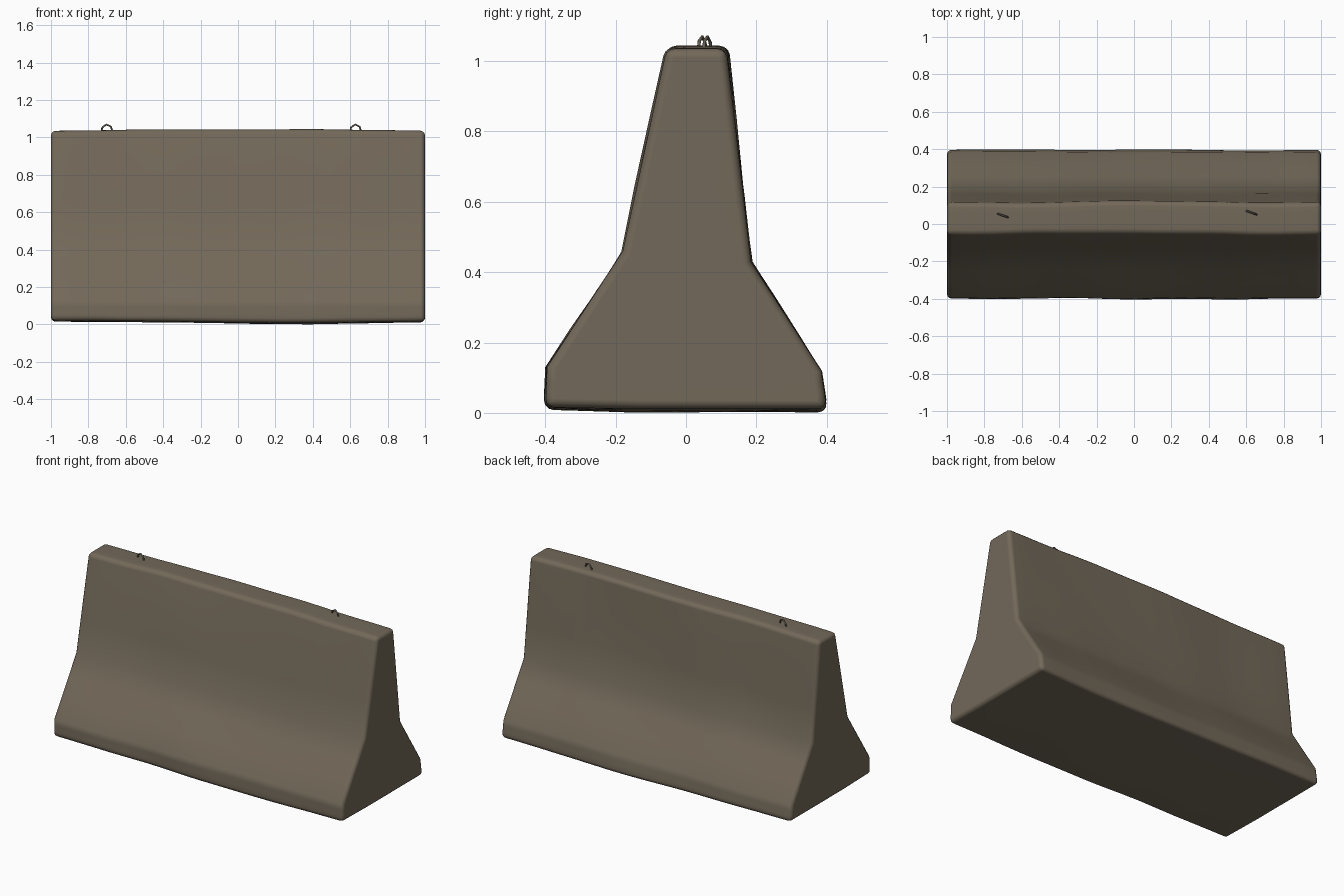
import bpy, bmesh, math
from mathutils import Vector, noise

cube = bpy.data.objects.get("Cube")
if cube:
    bpy.data.objects.remove(cube, do_unlink=True)


def make_material(name, rgb):
    mat = bpy.data.materials.new(name)
    mat.use_nodes = True
    mat.diffuse_color = (*rgb, 1)
    mat.node_tree.nodes["Principled BSDF"].inputs["Base Color"].default_value = (*rgb, 1)
    return mat


concrete = make_material("weathered concrete", (0.17, 0.14, 0.10))
steel = make_material("dull steel", (0.13, 0.11, 0.085))

# Barrier cross-section (y, z), from front foot over the top to back foot
PROFILE = [(-0.40, 0.02), (-0.395, 0.13), (-0.18, 0.46), (-0.055, 1.035),
           (0.115, 1.035), (0.185, 0.43), (0.385, 0.12), (0.40, 0.02)]
SPANS = 16


def outline(steps=3):
    """Cross-section with every side split so it can be worn unevenly."""
    points = []
    for a, b in zip(PROFILE, PROFILE[1:] + PROFILE[:1]):
        a, b = Vector(a), Vector(b)
        points += [a.lerp(b, i / steps) for i in range(steps)]
    return points


def worn(x, y, z):
    """Gentle uneven casting, with a crowned top and a sagging underside."""
    n = noise.noise_vector(Vector((x * 2.5, y * 3, z * 3)))
    wear = 0.012 * (1 - x ** 4)
    crown = 0.008 * (1 - x * x)
    if z > 1:
        z += crown
    elif z < 0.05:
        z -= 0.013 * max(0, 1 - abs(x - 0.3)) + 0.005 * (y > -0.3)
    return Vector((x, y + n.y * wear, z + n.z * wear * 0.4))


# Barrier body
bm = bmesh.new()
section = outline()
rings = []
for i in range(SPANS + 1):
    x = -1 + 2 * i / SPANS
    rings.append([bm.verts.new(worn(x, p.x, p.y)) for p in section])
for a, b in zip(rings, rings[1:]):
    for j in range(len(section)):
        k = (j + 1) % len(section)
        bm.faces.new((a[j], a[k], b[k], b[j]))
bm.faces.new(rings[0])
bm.faces.new(rings[-1][::-1])
bmesh.ops.recalc_face_normals(bm, faces=bm.faces)
mesh = bpy.data.meshes.new("barrier_body")
bm.to_mesh(mesh)
bm.free()
body = bpy.data.objects.new("barrier_body", mesh)
bpy.context.collection.objects.link(body)
mesh.materials.append(concrete)

# Rounded, worn edges
bevel = body.modifiers.new("worn edges", "BEVEL")
bevel.width = 0.025
bevel.segments = 3
bevel.limit_method = "ANGLE"
bevel.angle_limit = math.radians(40)
mesh.shade_smooth()
normals = body.modifiers.new("flat sides", "WEIGHTED_NORMAL")
normals.keep_sharp = True


# Lifting loops on the top
def lifting_loop(name, x, y):
    curve = bpy.data.curves.new(name, "CURVE")
    curve.dimensions = "3D"
    curve.bevel_depth = 0.005
    curve.bevel_resolution = 1
    curve.use_fill_caps = True
    path = [(-0.032, 1.02), (-0.026, 1.053), (-0.004, 1.069),
            (0.02, 1.058), (0.032, 1.02)]
    spline = curve.splines.new("POLY")
    spline.points.add(len(path) - 1)
    for point, (dx, z) in zip(spline.points, path):
        point.co = (x + dx, y - dx * 0.35, z, 1)
    curve.materials.append(steel)
    loop = bpy.data.objects.new(name, curve)
    bpy.context.collection.objects.link(loop)


lifting_loop("right_lifting_loop", -0.70, 0.045)
lifting_loop("left_lifting_loop", 0.63, 0.06)
